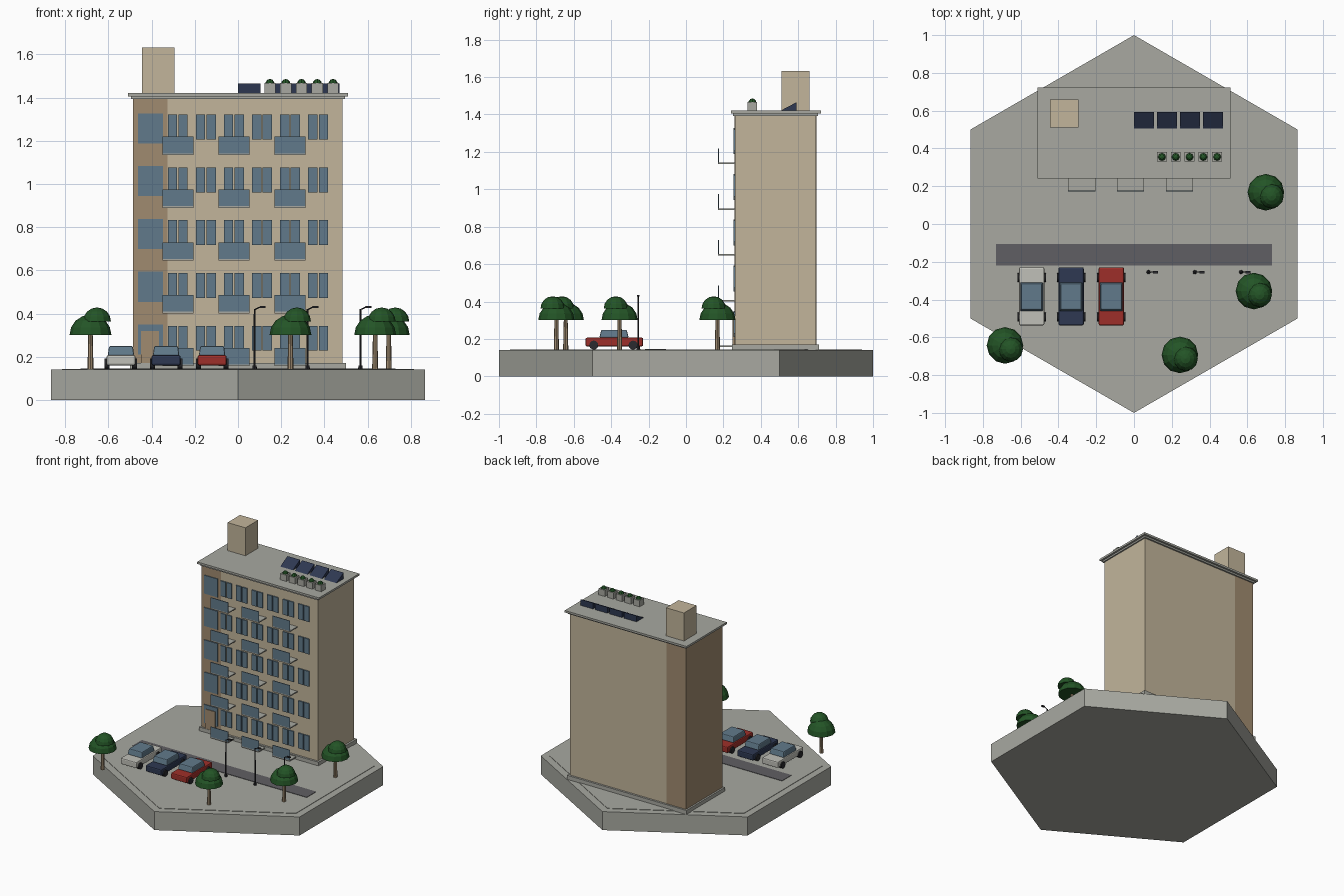
import bpy, bmesh, math
from mathutils import Matrix, Vector

if "Cube" in bpy.data.objects:
    bpy.data.objects.remove(bpy.data.objects["Cube"])


def mat(name, r, g, b):
    lin = [((c / 255 + 0.055) / 1.055) ** 2.4 for c in (r, g, b)]
    m = bpy.data.materials.new(name)
    m.diffuse_color = (*lin, 1)
    m.use_nodes = True
    m.node_tree.nodes["Principled BSDF"].inputs["Base Color"].default_value = m.diffuse_color
    return m


concrete = mat("concrete", 168, 169, 161)
asphalt = mat("asphalt", 96, 95, 99)
tan = mat("tan_plaster", 194, 181, 155)
brown = mat("brown_plaster", 160, 139, 112)
glass = mat("blue_glass", 97, 122, 139)
navy = mat("navy", 46, 56, 82)
red = mat("red_paint", 158, 47, 41)
green = mat("leaf_green", 35, 84, 38)
white = mat("pale_paint", 192, 192, 184)
dark = mat("dark_rubber", 42, 42, 46)


def box(bm, x0, x1, y0, y1, z0, z1, inset=(0, 0)):
    """Box whose top may be drawn in by inset (x, y)."""
    ix, iy = inset
    lo = [bm.verts.new(p) for p in
          ((x0, y0, z0), (x1, y0, z0), (x1, y1, z0), (x0, y1, z0))]
    hi = [bm.verts.new(p) for p in
          ((x0 + ix, y0 + iy, z1), (x1 - ix, y0 + iy, z1),
           (x1 - ix, y1 - iy, z1), (x0 + ix, y1 - iy, z1))]
    bm.faces.new(lo[::-1])
    bm.faces.new(hi)
    for i in range(4):
        j = (i + 1) % 4
        bm.faces.new((lo[i], lo[j], hi[j], hi[i]))


def rod(bm, a, b, r0, r1, n=8):
    """Tapered rod between two points."""
    a, b = Vector(a), Vector(b)
    turn = (b - a).to_track_quat('Z', 'Y').to_matrix().to_4x4()
    bmesh.ops.create_cone(bm, cap_ends=True, segments=n, radius1=r0, radius2=r1,
                          depth=(b - a).length,
                          matrix=Matrix.Translation((a + b) / 2) @ turn)


def dome(bm, x, y, z, r, h, n=12, rings=4):
    """Flat-bottomed dome."""
    loops = []
    for k in range(rings):
        t = k / rings * math.pi / 2
        loops.append([bm.verts.new((x + r * math.cos(t) * math.cos(i * math.tau / n),
                                    y + r * math.cos(t) * math.sin(i * math.tau / n),
                                    z + h * math.sin(t))) for i in range(n)])
    bm.faces.new(loops[0][::-1])
    top = bm.verts.new((x, y, z + h))
    for i in range(n):
        j = (i + 1) % n
        for a, b in zip(loops, loops[1:]):
            bm.faces.new((a[i], a[j], b[j], b[i]))
        bm.faces.new((loops[-1][i], loops[-1][j], top))


def part(name, material, build, smooth=False):
    bm = bmesh.new()
    build(bm)
    me = bpy.data.meshes.new(name)
    bm.to_mesh(me)
    bm.free()
    me.materials.append(material)
    ob = bpy.data.objects.new(name, me)
    bpy.context.collection.objects.link(ob)
    if smooth:
        bpy.ops.object.select_all(action='DESELECT')
        ob.select_set(True)
        bpy.context.view_layer.objects.active = ob
        bpy.ops.object.shade_smooth_by_angle(angle=math.radians(35))
    return ob


def boxes(name, material, *specs):
    return part(name, material, lambda bm: [box(bm, *s) for s in specs])


# Hexagonal ground block with thin paving on top
def hexagon(r, z0, z1):
    return lambda bm: bmesh.ops.create_cone(
        bm, cap_ends=True, segments=6, radius1=r, radius2=r, depth=z1 - z0,
        matrix=Matrix.Translation((0, 0, (z0 + z1) / 2)))


part("ground_block", concrete, hexagon(1.0, 0, 0.14))
part("paving", concrete, hexagon(0.94, 0.139, 0.143))
boxes("road", asphalt, (-0.73, 0.73, -0.22, -0.107, 0.14, 0.146))

# Building shell
boxes("plinth", concrete, (-0.5, 0.5, 0.247, 0.71, 0.14, 0.171))
boxes("main_walls", tan, (-0.326, 0.485, 0.262, 0.695, 0.171, 1.395))
boxes("stair_walls", brown, (-0.487, -0.326, 0.26, 0.697, 0.171, 1.395))
boxes("roof_slab", concrete, (-0.495, 0.495, 0.25, 0.707, 1.393, 1.405),
      (-0.51, 0.51, 0.24, 0.722, 1.405, 1.42))
boxes("roof_hut", tan, (-0.445, -0.295, 0.51, 0.66, 1.42, 1.632))

# Windows and balconies on five floors
PITCH = 0.2445
floors = [0.183 + PITCH * i for i in range(5)]
panes, stair_panes, slabs, rails = [], [], [], []
for z in floors:
    stair_panes.append((-0.463, -0.348, 0.254, 0.261, z + 0.027, z + 0.166))
    for i in range(6):
        c = -0.279 + 0.13 * i
        panes.append((c - 0.046, c - 0.003, 0.254, 0.263, z + 0.045, z + 0.16))
        panes.append((c + 0.003, c + 0.046, 0.254, 0.263, z + 0.045, z + 0.16))
    for i in range(3):
        c = -0.277 + 0.259 * i
        slabs.append((c - 0.072, c + 0.072, 0.172, 0.263, z - 0.027, z - 0.019))
        rails.append((c - 0.072, c + 0.072, 0.172, 0.177, z - 0.019, z + 0.058))
dz = 0.0
boxes("apartment_windows", glass, *panes)
boxes("stair_windows", glass, *stair_panes)
for ob in (boxes("balcony_slabs", concrete, *slabs), boxes("balcony_panels", glass, *rails)):
    ob.location.z = 0.0
boxes("entrance_door", brown, (-0.45, -0.365, 0.249, 0.261, 0.171, 0.319))


# Rooftop solar wedges
def solar(bm):
    for i in range(4):
        x = 0.1217 * i
        prof = ((0.505, 1.42), (0.592, 1.42), (0.592, 1.466))
        a = [bm.verts.new((x, *p)) for p in prof]
        b = [bm.verts.new((x + 0.105, *p)) for p in prof]
        bm.faces.new(a[::-1])
        bm.faces.new(b)
        for j in range(3):
            k = (j + 1) % 3
            bm.faces.new((a[j], a[k], b[k], b[j]))


part("solar_panels", navy, solar)

# Rooftop planters
pots = [0.148 + 0.073 * i for i in range(5)]
boxes("planters", concrete, *[(x - 0.026, x + 0.026, 0.33, 0.38, 1.42, 1.467) for x in pots])
part("planter_shrubs", green,
     lambda bm: [dome(bm, x, 0.355, 1.46, 0.022, 0.026, 8, 3) for x in pots])

# Parked cars
CY = -0.383
for label, x, paint in (("pale", -0.542, white), ("navy", -0.333, navy), ("red", -0.12, red)):
    body = boxes(label + "_car_body", paint,
                 (x - 0.067, x + 0.067, CY - 0.154, CY + 0.154, 0.16, 0.207))
    cabin = boxes(label + "_car_cabin", glass,
                  (x - 0.061, x + 0.061, CY - 0.08, CY + 0.076, 0.207, 0.249, (0.006, 0.01)))
    for ob, w in ((body, 0.008), (cabin, 0.006)):
        bev = ob.modifiers.new("soft_edges", 'BEVEL')
        bev.width, bev.segments = w, 2

    def wheels(bm):
        for s in (-1, 1):
            for y in (CY - 0.11, CY + 0.1):
                rod(bm, (x + s * 0.052, y, 0.167), (x + s * 0.075, y, 0.167), 0.024, 0.024, 14)
    part(label + "_car_wheels", dark, wheels, True)


# Street lamps
def lamps(bm):
    for x in (0.077, 0.322, 0.567):
        y = -0.255
        rod(bm, (x, y, 0.142), (x, y, 0.16), 0.011, 0.009)
        rod(bm, (x, y, 0.142), (x, y, 0.42), 0.005, 0.004)
        rod(bm, (x, y, 0.418), (x + 0.03, y, 0.432), 0.003, 0.003)
        box(bm, x + 0.024, x + 0.05, y - 0.007, y + 0.007, 0.426, 0.434)


part("street_lamps", dark, lamps)

# Trees with a wide lower crown and a smaller upper one
trees = ((0.698, 0.168), (0.635, -0.355), (0.243, -0.693), (-0.683, -0.643))
part("tree_trunks", brown,
     lambda bm: [rod(bm, (x, y, 0.14), (x, y, 0.32), 0.014, 0.01) for x, y in trees])


def crowns(bm):
    for x, y in trees:
        dome(bm, x, y, 0.3, 0.097, 0.095)
        dome(bm, x + 0.03, y - 0.02, 0.362, 0.065, 0.066)


part("tree_crowns", green, crowns)
